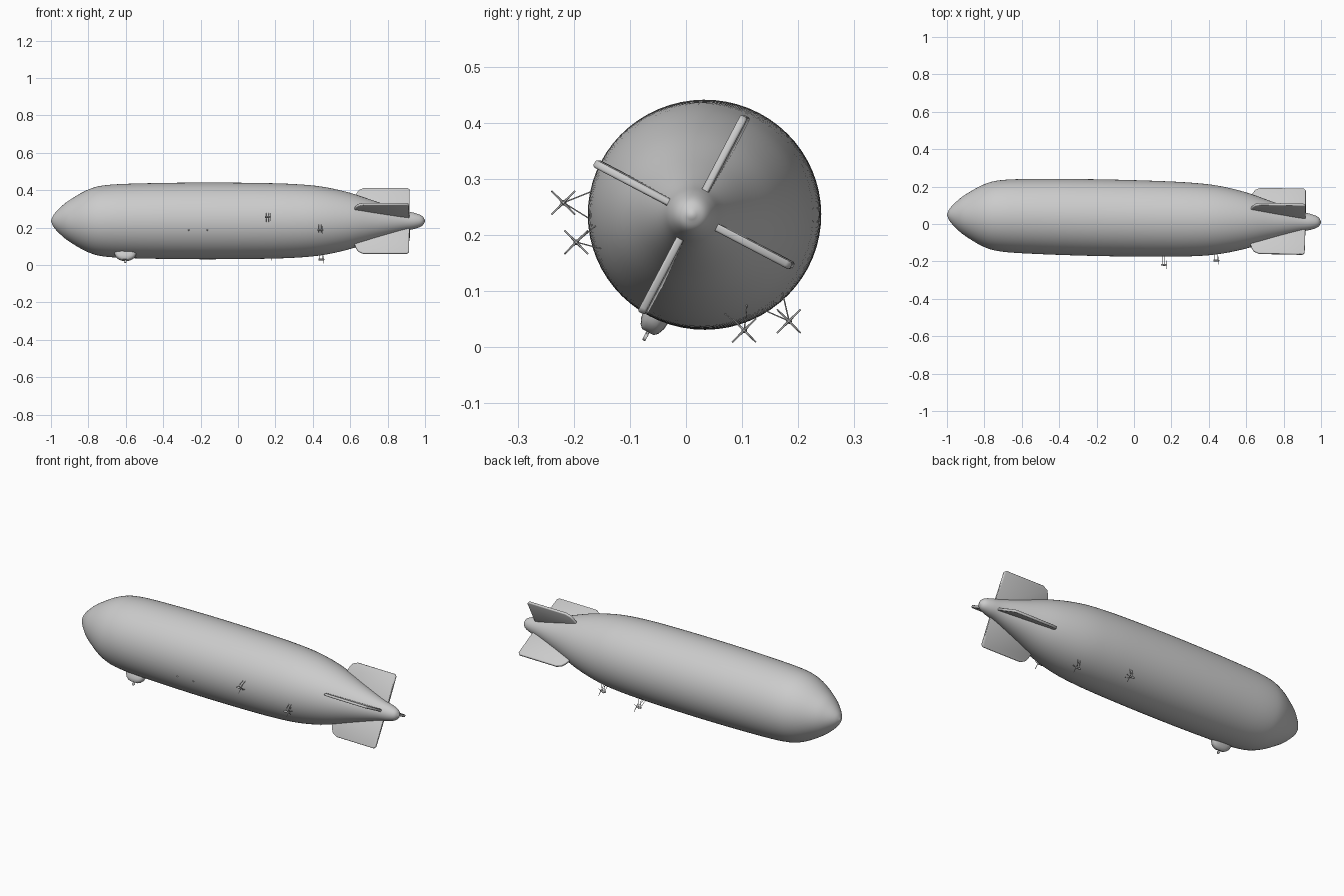
import bpy, bmesh, math
from mathutils import Vector, Matrix

if "Cube" in bpy.data.objects:
    bpy.data.objects.remove(bpy.data.objects["Cube"])

grey = bpy.data.materials.new("light grey")
grey.use_nodes = True
colour = (0.6, 0.6, 0.6, 1)
grey.diffuse_color = colour
grey.node_tree.nodes["Principled BSDF"].inputs["Base Color"].default_value = colour

# The ship is built along x, keel down, then rolled and yawed into place
POSE = (Matrix.Translation((0, 0.03, 0.236)) @ Matrix.Rotation(-0.02, 4, 'Z')
        @ Matrix.Rotation(math.radians(-27.7), 4, 'X'))


def finish(bm, name, smooth=40):
    bmesh.ops.recalc_face_normals(bm, faces=bm.faces)
    mesh = bpy.data.meshes.new(name)
    bm.to_mesh(mesh)
    bm.free()
    mesh.materials.append(grey)
    ob = bpy.data.objects.new(name, mesh)
    bpy.context.collection.objects.link(ob)
    ob.matrix_world = POSE
    bpy.ops.object.select_all(action='DESELECT')
    ob.select_set(True)
    bpy.context.view_layer.objects.active = ob
    bpy.ops.object.shade_smooth_by_angle(angle=math.radians(smooth))
    return ob


def loft(bm, rings):
    """Skin a list of equal point rings and close both ends."""
    loops = [[bm.verts.new(p) for p in ring] for ring in rings]
    n = len(loops[0])
    for a, b in zip(loops, loops[1:]):
        for i in range(n):
            bm.faces.new((a[i], a[(i + 1) % n], b[(i + 1) % n], b[i]))
    bm.faces.new(loops[0])
    bm.faces.new(loops[-1])


def rod(bm, a, b, r, sides=6, r2=None):
    a, b = Vector(a), Vector(b)
    d = b - a
    m = Matrix.Translation((a + b) / 2) @ d.to_track_quat('Z', 'Y').to_matrix().to_4x4()
    bmesh.ops.create_cone(bm, cap_ends=True, segments=sides, radius1=r,
                          radius2=r if r2 is None else r2, depth=d.length, matrix=m)


def smooth_curve(pts, steps=5):
    """Catmull-Rom points through a 2D profile."""
    pts = [Vector(p) for p in pts]
    ext = [2 * pts[0] - pts[1]] + pts + [2 * pts[-1] - pts[-2]]
    out = []
    for p0, p1, p2, p3 in zip(ext, ext[1:], ext[2:], ext[3:]):
        for k in range(steps):
            t = k / steps
            out.append(0.5 * (2 * p1 + (p2 - p0) * t + (2 * p0 - 5 * p1 + 4 * p2 - p3) * t ** 2
                              + (3 * p1 - p0 - 3 * p2 + p3) * t ** 3))
    return out + [pts[-1]]


# Hull
profile = [(-1, 0.003), (-0.985, 0.034), (-0.95, 0.072), (-0.9, 0.112), (-0.8, 0.168),
           (-0.7, 0.192), (-0.5, 0.201), (-0.2, 0.205), (0.1, 0.203), (0.3, 0.197),
           (0.45, 0.183), (0.6, 0.15), (0.75, 0.1), (0.88, 0.058), (0.95, 0.041),
           (0.985, 0.026), (1, 0.004)]
SIDES = 64
bm = bmesh.new()
loft(bm, [[(x, r * math.cos(a), r * math.sin(a))
           for a in (math.tau * i / SIDES for i in range(SIDES))]
          for x, r in smooth_curve(profile)])
finish(bm, "hull", 60)

# Tail fins: one rounded plate turned four times
outline = [(0.61, 0.02), (0.622, 0.135), (0.632, 0.165), (0.645, 0.185), (0.672, 0.198),
           (0.905, 0.198), (0.916, 0.188), (0.918, 0.02)]
for k, name in enumerate(("top_fin", "left_fin", "bottom_fin", "right_fin")):
    bm = bmesh.new()
    loft(bm, [[(x, y, z) for x, z in outline] for y in (-0.007, 0.007)])
    rim = [e for e in bm.edges if abs(e.verts[0].co.y - e.verts[1].co.y) < 1e-5]
    bmesh.ops.bevel(bm, geom=rim, offset=0.004, segments=2, profile=0.5, affect='EDGES')
    bm.transform(Matrix.Rotation(-k * math.pi / 2, 4, 'X'))
    finish(bm, name, 50)

# Gondola: rounded cabin narrowing downwards
bm = bmesh.new()
rings = []
for z, length, width, shift in ((-0.18, 0.06, 0.024, 0), (-0.2, 0.058, 0.025, 0),
                                (-0.218, 0.05, 0.023, 0), (-0.23, 0.036, 0.018, 0),
                                (-0.236, 0.022, 0.012, 0)):
    ring = []
    for i in range(24):
        a = math.tau * i / 24
        c, s = math.cos(a), math.sin(a)
        ring.append((-0.6 + shift + length * math.copysign(abs(c) ** 0.75, c),
                     width * math.copysign(abs(s) ** 0.75, s), z))
    rings.append(ring)
loft(bm, rings)
finish(bm, "gondola", 35)

# Landing wheel below the gondola
bm = bmesh.new()
rod(bm, (-0.6, 0, -0.23), (-0.6, 0, -0.246), 0.003)
rod(bm, (-0.6, -0.003, -0.246), (-0.6, 0.003, -0.246), 0.007, 12)
finish(bm, "gondola_wheel")

# Engine pods with struts and four-bladed propellers, mirrored in pairs
for place, x, y, z, hull_r in (("front", 0.165, 0.227, -0.095, 0.2),
                               ("rear", 0.445, 0.169, -0.144, 0.182)):
    for side, sign in (("left", 1), ("right", -1)):
        centre = Vector((x, y * sign, z))
        bm = bmesh.new()
        rod(bm, centre - Vector((0.016, 0, 0)), centre + Vector((0.008, 0, 0)), 0.005, 10)
        rod(bm, centre + Vector((0.008, 0, 0)), centre + Vector((0.016, 0, 0)), 0.005, 10, 0.002)
        finish(bm, f"{place}_{side}_engine_pod")

        bm = bmesh.new()
        out = math.atan2(centre.z, centre.y)
        for spread in (-0.14, 0.14):
            a = out + spread
            foot = Vector((x, hull_r * 0.97 * math.cos(a), hull_r * 0.97 * math.sin(a)))
            for dx in (-0.01, 0.004):
                rod(bm, centre + Vector((dx, 0, 0)), foot + Vector((dx, 0, 0)), 0.0012, 5)
        finish(bm, f"{place}_{side}_engine_struts")

        bm = bmesh.new()
        hub = centre + Vector((0.012, 0, 0))
        for k in range(4):
            a = k * math.pi / 2 + math.radians(45 + 27.7)
            tip = Vector((0, math.cos(a), math.sin(a))) * 0.03
            rod(bm, hub, hub + tip, 0.0022, 6, 0.0014)
        finish(bm, f"{place}_{side}_propeller")

# Small fittings on the right flank
bm = bmesh.new()
for x in (-0.26, -0.16):
    a = math.radians(194 + 27.7)
    bmesh.ops.create_icosphere(bm, subdivisions=2, radius=0.005, matrix=Matrix.Translation(
        (x, 0.203 * math.cos(a), 0.203 * math.sin(a))))
finish(bm, "flank_fittings")
